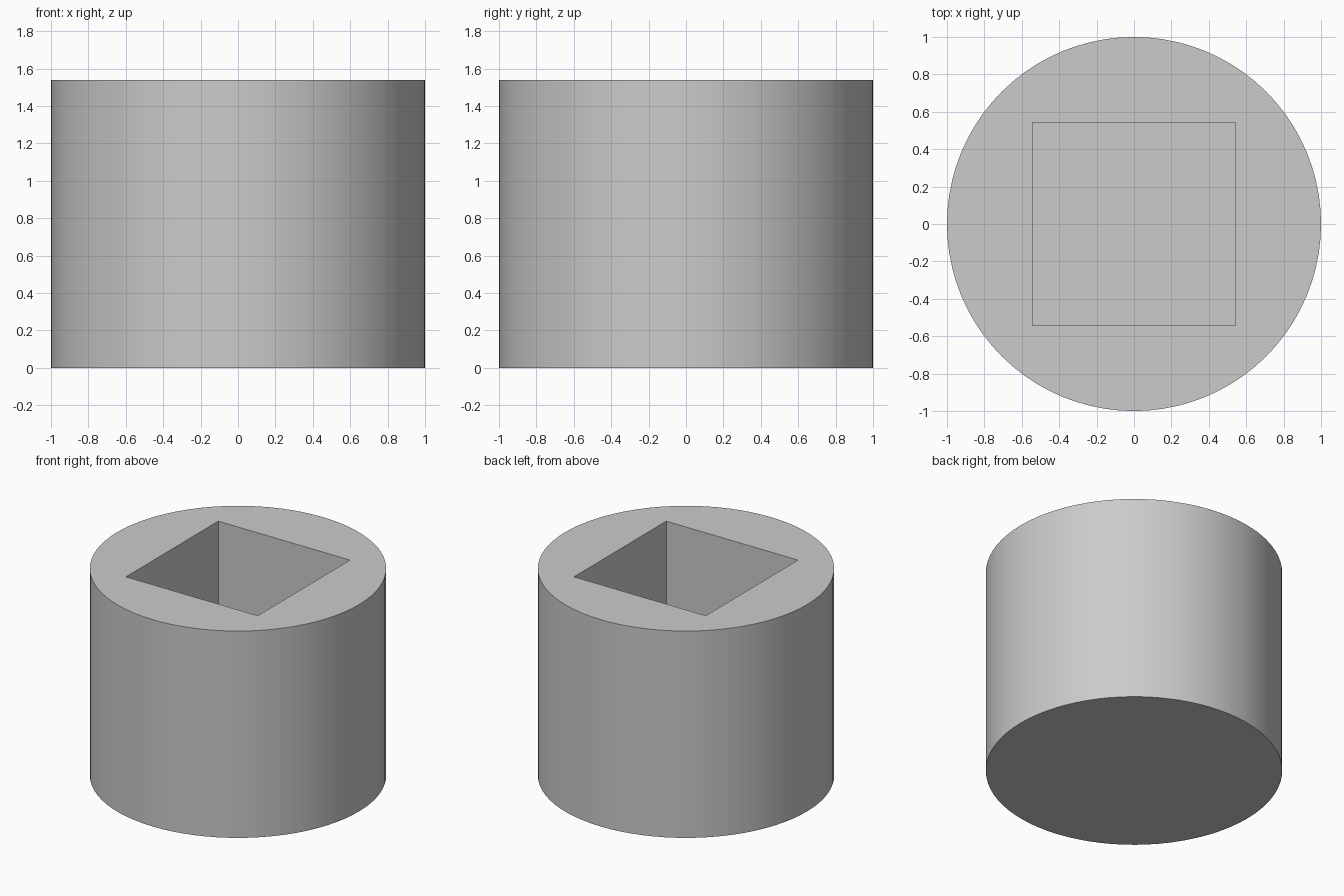
import bpy
import math

cube = bpy.data.objects.get("Cube")
if cube:
    bpy.data.objects.remove(cube, do_unlink=True)

HEIGHT = 1.54
POCKET = 1.085        # side and depth of the square pocket
OVERSHOOT = 0.2       # how far the cutter rises above the rim

# Plain grey material
grey = bpy.data.materials.new("plain_grey")
grey.use_nodes = True
colour = (0.6, 0.6, 0.6, 1)
grey.diffuse_color = colour
grey.node_tree.nodes["Principled BSDF"].inputs["Base Color"].default_value = colour

# Round body
bpy.ops.mesh.primitive_cylinder_add(vertices=80, radius=1, depth=HEIGHT,
                                    location=(0, 0, HEIGHT / 2))
body = bpy.context.object
body.name = "round_body"
body.data.materials.append(grey)

# Square pocket cutter, open through the top
depth = POCKET + OVERSHOOT
bpy.ops.mesh.primitive_cube_add(
    size=1, location=(0, 0, HEIGHT + OVERSHOOT - depth / 2))
cutter = bpy.context.object
cutter.name = "pocket_cutter"
cutter.scale = (POCKET, POCKET, depth)
cutter.data.materials.append(grey)
cutter.hide_render = True

# Cut the pocket, then drop the cutter
cut = body.modifiers.new("pocket", "BOOLEAN")
cut.operation = "DIFFERENCE"
cut.solver = "EXACT"
cut.object = cutter
bpy.ops.object.select_all(action="DESELECT")
body.select_set(True)
bpy.context.view_layer.objects.active = body
bpy.ops.object.modifier_apply(modifier=cut.name)
bpy.data.objects.remove(cutter, do_unlink=True)

# Smooth wall with crisp rim and pocket edges
bpy.ops.object.shade_smooth_by_angle(angle=math.radians(30))
